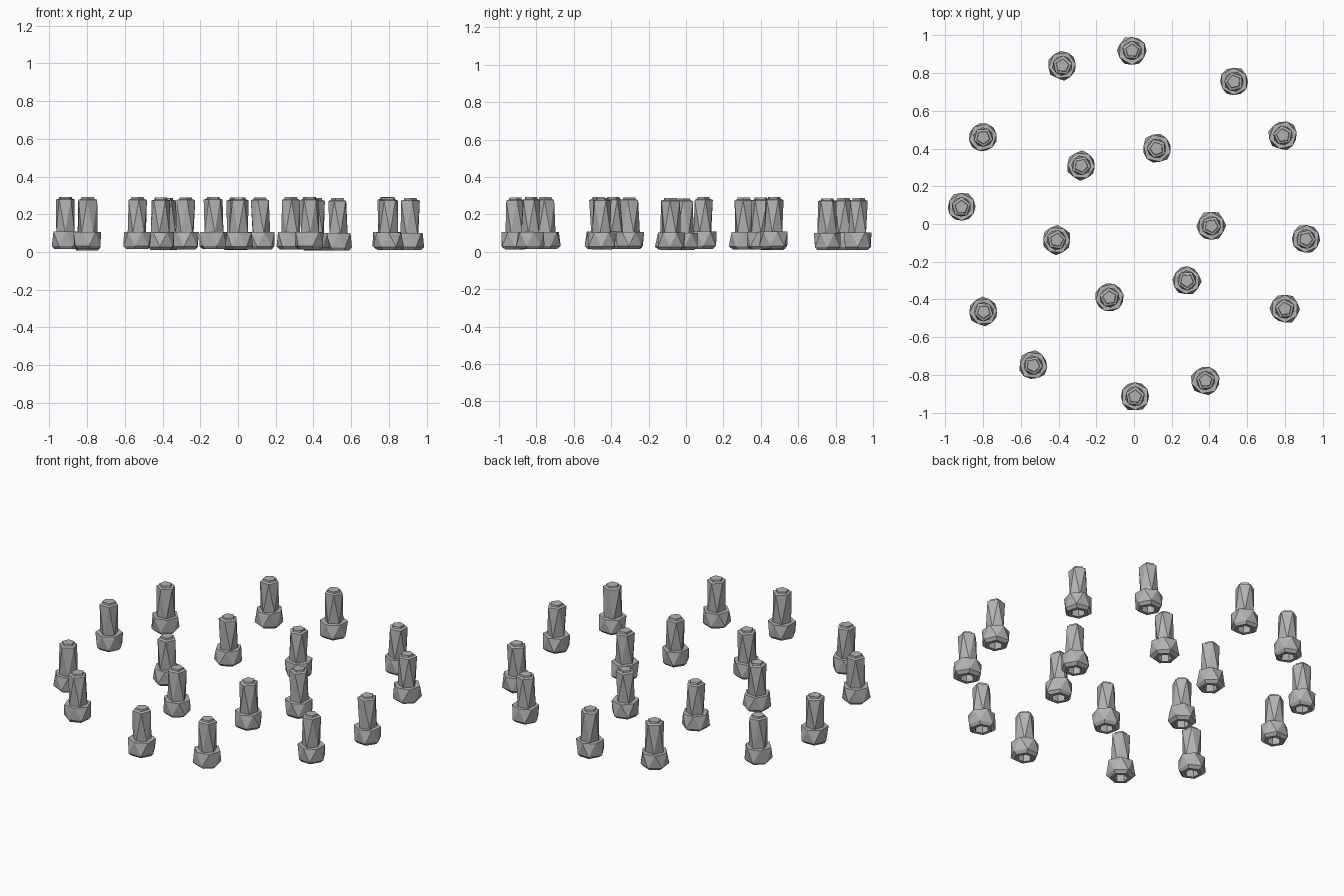
import bpy, bmesh, math, random

random.seed(4)
cube = bpy.data.objects.get("Cube")
if cube:
    bpy.data.objects.remove(cube)

steel = bpy.data.materials.new("grey_steel")
steel.use_nodes = True
GREY = (0.45, 0.45, 0.45, 1)
steel.diffuse_color = GREY
steel.node_tree.nodes["Principled BSDF"].inputs["Base Color"].default_value = GREY


def loft(bm, sides, rings, spin):
    """Stack of (radius, height, twist in half steps, wobble) rings, capped at both ends."""
    step = math.tau / sides
    loops, twists = [], []
    for radius, z, twist, wobble in rings:
        loop = []
        for i in range(sides):
            a = spin + (i + twist / 2) * step
            r = radius * (1 + random.uniform(-wobble, wobble))
            loop.append(bm.verts.new((r * math.cos(a), r * math.sin(a), z)))
        loops.append(loop)
        twists.append(twist)
    for k in range(len(loops) - 1):
        a, b = loops[k], loops[k + 1]
        for i in range(sides):
            j = (i + 1) % sides
            if twists[k] == twists[k + 1]:
                bm.faces.new((a[i], a[j], b[j], b[i]))
            else:
                bm.faces.new((a[i], a[j], b[i]))
                bm.faces.new((a[j], b[j], b[i]))
    bm.faces.new(loops[0][::-1])
    bm.faces.new(loops[-1])


def screw(name, x, y):
    bm = bmesh.new()
    lift = random.uniform(-0.004, 0.004)
    # socket floor, socket rim, bevelled base, faceted head
    loft(bm, 6, [(0.037, 0.06, 0, 0), (0.039, 0.012, 0, 0),
                 (0.06, 0.012, 0, 0), (0.077, 0.028, 0, 0.06),
                 (0.074, 0.104, 1, 0.04)], random.uniform(0, math.tau))
    # twisted shank, narrow raised tip
    loft(bm, 5, [(0.052, 0.1, 0, 0.04), (0.052, 0.274, 1, 0.04),
                 (0.037, 0.279, 1, 0), (0.035, 0.289, 1, 0)],
         random.uniform(0, math.tau))
    mesh = bpy.data.meshes.new(name)
    bm.to_mesh(mesh)
    bm.free()
    mesh.materials.append(steel)
    obj = bpy.data.objects.new(name, mesh)
    obj.location = (x, y, lift)
    bpy.context.collection.objects.link(obj)


# outer and inner rings of screws
outer = [(-0.38, 0.84), (-0.01, 0.92), (0.53, 0.755), (0.79, 0.47),
         (0.912, -0.08), (0.80, -0.45), (0.38, -0.83), (0.005, -0.915),
         (-0.535, -0.75), (-0.797, -0.465), (-0.915, 0.09), (-0.80, 0.46)]
inner = [(0.12, 0.40), (-0.28, 0.31), (-0.41, -0.085),
         (-0.13, -0.39), (0.28, -0.30), (0.41, -0.01)]
for ring, spots in (("outer", outer), ("inner", inner)):
    for i, (x, y) in enumerate(spots):
        screw(f"{ring}_screw_{i + 1}", x, y)
